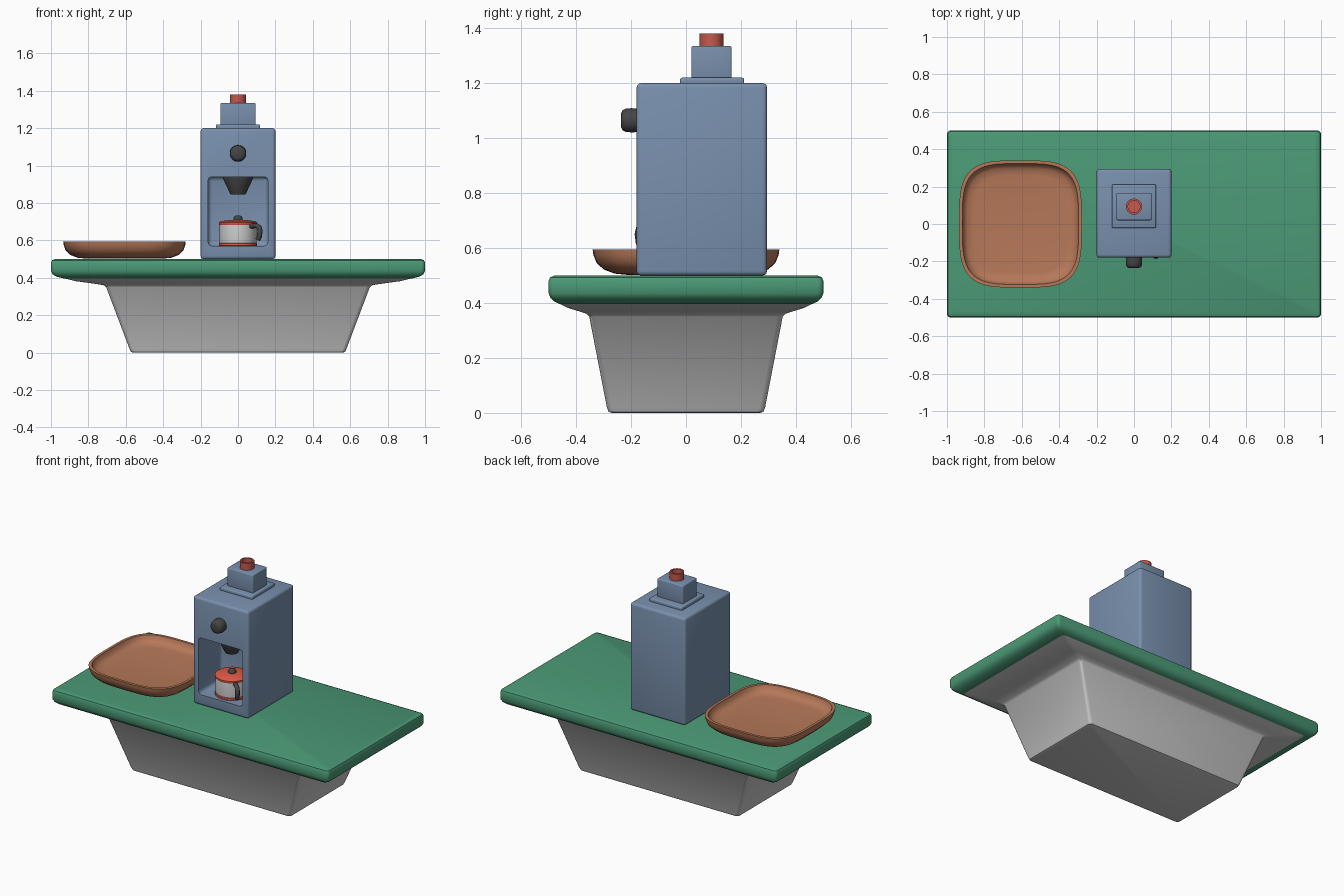
import bpy, bmesh, math
from mathutils import Vector

if "Cube" in bpy.data.objects:
    bpy.data.objects.remove(bpy.data.objects["Cube"])


def mat(name, r, g, b):
    m = bpy.data.materials.new(name)
    m.diffuse_color = (r, g, b, 1)
    m.use_nodes = True
    m.node_tree.nodes["Principled BSDF"].inputs["Base Color"].default_value = m.diffuse_color
    return m


GREEN = mat("green", 0.07, 0.32, 0.18)
BLUE = mat("blue", 0.19, 0.28, 0.42)
BROWN = mat("brown", 0.47, 0.19, 0.10)
RED = mat("red", 0.75, 0.10, 0.06)
DULL_RED = mat("dull_red", 0.55, 0.10, 0.08)
DARK = mat("dark", 0.06, 0.06, 0.06)


def finish(ob, material=None, angle=35):
    if material:
        ob.data.materials.append(material)
    bpy.ops.object.select_all(action='DESELECT')
    ob.select_set(True)
    bpy.context.view_layer.objects.active = ob
    bpy.ops.object.shade_smooth_by_angle(angle=math.radians(angle))
    return ob


def loft(name, rings, material=None, angle=35):
    """Skin a list of point rings and cap both ends."""
    bm = bmesh.new()
    loops = [[bm.verts.new(p) for p in ring] for ring in rings]
    n = len(loops[0])
    for a, b in zip(loops, loops[1:]):
        for i in range(n):
            j = (i + 1) % n
            bm.faces.new((a[i], a[j], b[j], b[i]))
    bm.faces.new(loops[0][::-1])
    bm.faces.new(loops[-1])
    bmesh.ops.recalc_face_normals(bm, faces=bm.faces)
    me = bpy.data.meshes.new(name)
    bm.to_mesh(me)
    bm.free()
    ob = bpy.data.objects.new(name, me)
    bpy.context.collection.objects.link(ob)
    return finish(ob, material, angle)


def rounded_rect(hx, hy, z, r=0.02, seg=4):
    pts = []
    for k, (sx, sy) in enumerate([(1, 1), (-1, 1), (-1, -1), (1, -1)]):
        for i in range(seg + 1):
            a = math.pi / 2 * (k + i / seg)
            pts.append((sx * (hx - r) + r * math.cos(a), sy * (hy - r) + r * math.sin(a), z))
    return pts


def super_ellipse(cx, hx, hy, z, power=3.7, n=64):
    def f(v):
        return math.copysign(abs(v) ** (2 / power), v)
    return [(cx + hx * f(math.cos(t)), hy * f(math.sin(t)), z)
            for t in (2 * math.pi * i / n for i in range(n))]


def turned(name, centre, profile, material=None, axis='Z', n=32, angle=35):
    """Round part from (radius, height) pairs along an axis."""
    rings = []
    for r, h in profile:
        ring = []
        for i in range(n):
            a = 2 * math.pi * i / n
            c, s = r * math.cos(a), r * math.sin(a)
            ring.append(Vector(centre) + Vector((c, s, h) if axis == 'Z' else (c, -h, s)))
        rings.append(ring)
    return loft(name, rings, material, angle)


def box(name, lo, hi, material=None, bevel=0.008):
    lo, hi = Vector(lo), Vector(hi)
    bpy.ops.mesh.primitive_cube_add(size=1, location=(lo + hi) / 2)
    ob = bpy.context.object
    ob.name = name
    ob.scale = hi - lo
    bpy.ops.object.transform_apply(location=False, rotation=False, scale=True)
    m = ob.modifiers.new("bevel", 'BEVEL')
    m.width, m.segments = bevel, 3
    bpy.ops.object.modifier_apply(modifier=m.name)
    return finish(ob, material)


# Counter: flared pedestal and slab
loft("pedestal", [rounded_rect(*p) for p in [
    (0.56, 0.27, 0.0), (0.572, 0.282, 0.004), (0.58, 0.288, 0.02), (0.705, 0.352, 0.35),
    (0.72, 0.362, 0.361), (0.78, 0.39, 0.370), (0.87, 0.43, 0.382), (0.94, 0.465, 0.40)]])
loft("counter_top", [rounded_rect(*p) for p in [
    (0.93, 0.46, 0.396), (0.97, 0.48, 0.406), (0.99, 0.493, 0.418), (1.0, 0.5, 0.435),
    (1.0, 0.5, 0.48), (0.995, 0.495, 0.493), (0.978, 0.478, 0.5)]], GREEN)

# Serving tray
loft("tray", [super_ellipse(-0.607, *p) for p in [
    (0.20, 0.21, 0.502), (0.25, 0.26, 0.507), (0.29, 0.30, 0.522), (0.315, 0.326, 0.547),
    (0.325, 0.337, 0.575), (0.328, 0.34, 0.595), (0.311, 0.323, 0.595),
    (0.304, 0.316, 0.570), (0.285, 0.297, 0.553), (0.25, 0.26, 0.548)]], BROWN)

# Machine body with a niche cut in its front
body = box("machine_body", (-0.2, -0.18, 0.5), (0.2, 0.295, 1.2), BLUE, 0.016)
cutter = box("niche_cutter", (-0.16, -0.35, 0.57), (0.16, 0.06, 0.94), None, 0.022)
cutter.hide_render = True
cut = body.modifiers.new("niche", 'BOOLEAN')
cut.operation, cut.solver, cut.object = 'DIFFERENCE', 'EXACT', cutter
bpy.context.view_layer.objects.active = body
bpy.ops.object.modifier_apply(modifier=cut.name)
bpy.data.objects.remove(cutter)
finish(body)

# Hopper on top
box("hopper_plate", (-0.118, -0.022, 1.19), (0.118, 0.212, 1.22), BLUE)
box("hopper", (-0.094, 0.02, 1.21), (0.094, 0.166, 1.335), BLUE, 0.006)
turned("hopper_cap", (0, 0.093, 0), [
    (0.043, 1.325), (0.043, 1.38), (0.032, 1.38), (0.032, 1.345)], DULL_RED)

# Front knob and brewing spout
turned("knob", (0, -0.17, 1.065), [
    (0.043, 0), (0.044, 0.03), (0.042, 0.05), (0.037, 0.06), (0.025, 0.066)], DARK, 'Y', angle=50)
turned("spout", (0, -0.065, 0), [
    (0.082, 0.945), (0.08, 0.93), (0.045, 0.855), (0.04, 0.845)], DARK)

# Coffee pot: base, glass, lid, lid knob, handle
C = (0, -0.06, 0)
turned("pot_base", C, [(0.098, 0.568), (0.102, 0.572), (0.102, 0.583), (0.098, 0.587)], RED)
turned("pot_glass", C, [(0.098, 0.58), (0.099, 0.6), (0.099, 0.68), (0.097, 0.69)])
turned("pot_lid", C, [(0.1, 0.682), (0.102, 0.686), (0.102, 0.696), (0.09, 0.703), (0.03, 0.71)], RED)
turned("lid_knob", C, [(0.024, 0.7), (0.025, 0.715), (0.02, 0.728), (0.01, 0.733)], DARK, angle=60)
cu = bpy.data.curves.new("pot_handle", 'CURVE')
cu.dimensions, cu.bevel_depth, cu.bevel_resolution, cu.use_fill_caps = '3D', 0.014, 2, True
path = [(0.09, 0.675), (0.135, 0.68), (0.158, 0.67), (0.164, 0.65), (0.158, 0.62), (0.148, 0.605)]
sp = cu.splines.new('POLY')
sp.points.add(len(path) - 1)
for p, (r, z) in zip(sp.points, path):
    p.co = (r * 0.72, -0.06 - r * 0.69, z, 1)
handle = bpy.data.objects.new("pot_handle", cu)
bpy.context.collection.objects.link(handle)
bpy.ops.object.select_all(action='DESELECT')
handle.select_set(True)
bpy.context.view_layer.objects.active = handle
bpy.ops.object.convert(target='MESH')
finish(bpy.context.object, DARK, 50)
